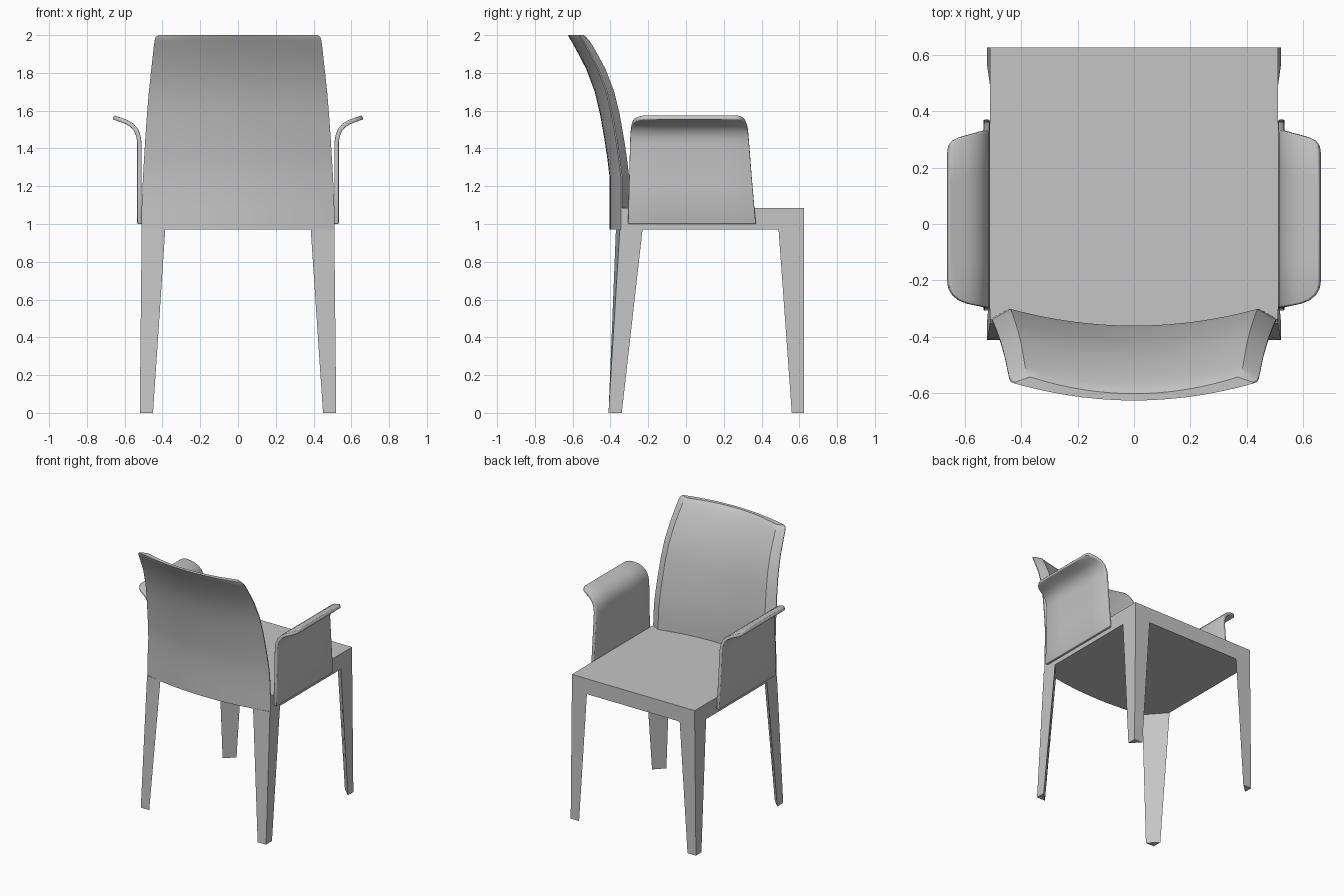
import bpy, bmesh, math

cube = bpy.data.objects.get("Cube")
if cube:
    bpy.data.objects.remove(cube, do_unlink=True)

grey = bpy.data.materials.new("soft_grey_leather")
grey.use_nodes = True
tone = (0.56, 0.56, 0.56, 1)
grey.diffuse_color = tone
grey.node_tree.nodes["Principled BSDF"].inputs["Base Color"].default_value = tone


def finish(name, bm, smooth=True):
    bmesh.ops.recalc_face_normals(bm, faces=bm.faces)
    mesh = bpy.data.meshes.new(name)
    bm.to_mesh(mesh)
    bm.free()
    mesh.materials.append(grey)
    obj = bpy.data.objects.new(name, mesh)
    bpy.context.collection.objects.link(obj)
    if smooth:
        bpy.ops.object.select_all(action="DESELECT")
        obj.select_set(True)
        bpy.context.view_layer.objects.active = obj
        bpy.ops.object.shade_smooth_by_angle(angle=math.radians(32))
    return obj


def loft(name, rings, smooth=True):
    """Closed solid through rings that have equal point counts."""
    bm = bmesh.new()
    loops = [[bm.verts.new(p) for p in ring] for ring in rings]
    n = len(loops[0])
    for a, b in zip(loops, loops[1:]):
        for i in range(n):
            j = (i + 1) % n
            bm.faces.new((a[i], a[j], b[j], b[i]))
    bm.faces.new(loops[0])
    bm.faces.new(loops[-1])
    return finish(name, bm, smooth)


# Seat: flat slab whose rear edge follows the curved backrest
steps = [i / 8 for i in range(-8, 9)]
outline = [(0.51 * u, -0.395 + 0.05 * u * u) for u in steps]
outline += [(0.51, 0.625), (-0.51, 0.625)]
loft("seat", [[(x, y, z) for x, y in outline] for z in (0.97, 1.085)])

# Backrest: bowed panel leaning back, thinning to its side edges
# Each level: height, half width, rear y at the middle, thickness
levels = [(0.97, 0.51, -0.405, 0.045), (1.085, 0.51, -0.405, 0.045),
          (1.25, 0.503, -0.405, 0.045), (1.35, 0.497, -0.417, 0.045),
          (1.45, 0.491, -0.432, 0.045), (1.58, 0.482, -0.455, 0.045),
          (1.7, 0.472, -0.483, 0.044), (1.82, 0.459, -0.528, 0.043),
          (1.92, 0.448, -0.58, 0.041), (1.97, 0.442, -0.608, 0.038),
          (1.99, 0.435, -0.62, 0.032), (2.0, 0.422, -0.625, 0.024)]
columns = [-1, -0.95] + [0.87 * s for s in steps] + [0.95, 1]
rings = []
for z, half, rear, thick in levels:
    back = [(u * half, rear + 0.06 * u * u, z) for u in columns]
    front = []
    for x, y, _ in reversed(back):
        u = abs(x / half)
        fade = min(1, 0.1 + 0.9 * (1 - u) / 0.13)
        front.append((x, y + fade * (thick + 0.018 * u * u), z))
    rings.append(back + front)
loft("backrest", rings)


# Legs: tapered three-sided posts, each given as corner, x arm and y arm
def leg(name, side, foot, top):
    loft(name, [[(side * x, y, z) for x, y in pts]
                for pts, z in ((foot, 0), (top, 0.972))], smooth=False)


def armrest(name, side):
    # Path up the sheet: x, z, rear y, front y
    path = [(0.522, 1.0, -0.307, 0.37), (0.522, 1.2, -0.302, 0.352),
            (0.522, 1.43, -0.296, 0.334), (0.527, 1.465, -0.295, 0.331),
            (0.54, 1.498, -0.292, 0.328), (0.562, 1.523, -0.288, 0.322),
            (0.59, 1.54, -0.282, 0.315), (0.62, 1.551, -0.27, 0.306),
            (0.642, 1.559, -0.252, 0.295), (0.654, 1.563, -0.232, 0.28),
            (0.659, 1.565, -0.205, 0.255)]
    bm = bmesh.new()
    rows = [[bm.verts.new((side * x, y0 + (y1 - y0) * k / 4, z)) for k in range(5)]
            for x, z, y0, y1 in path]
    for a, b in zip(rows, rows[1:]):
        for k in range(4):
            bm.faces.new((a[k], a[k + 1], b[k + 1], b[k]))
    obj = finish(name, bm)
    solid = obj.modifiers.new("thickness", "SOLIDIFY")
    solid.thickness = 0.023
    solid.offset = 0
    solid.use_even_offset = True
    edge = obj.modifiers.new("soft_edge", "BEVEL")
    edge.width = 0.006
    edge.segments = 2
    edge.angle_limit = math.radians(50)


for label, s in (("left", 1), ("right", -1)):
    leg("open_side_leg_" + label, s,
        [(0.52, 0.625), (0.45, 0.625), (0.52, 0.56)],
        [(0.51, 0.625), (0.385, 0.625), (0.51, 0.49)])
    leg("backrest_side_leg_" + label, s,
        [(0.52, -0.41), (0.45, -0.41), (0.52, -0.34)],
        [(0.51, -0.35), (0.385, -0.371), (0.51, -0.23)])
    armrest("armrest_" + label, s)
